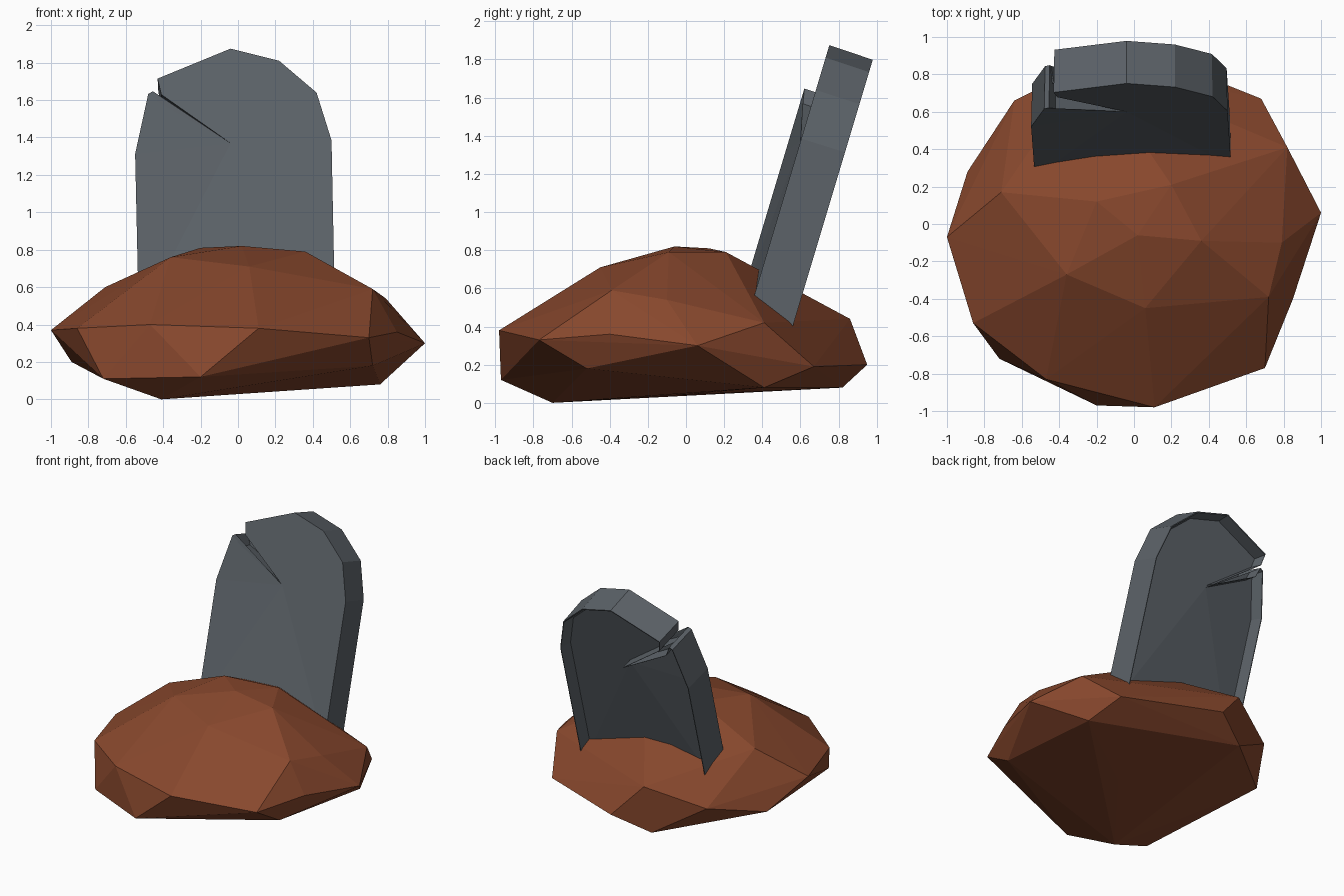
import bpy
import bmesh
from mathutils import Vector

default_cube = bpy.data.objects.get("Cube")
if default_cube:
    bpy.data.objects.remove(default_cube, do_unlink=True)


def make_material(name, colour):
    material = bpy.data.materials.new(name)
    material.use_nodes = True
    material.diffuse_color = (*colour, 1)
    shader = material.node_tree.nodes["Principled BSDF"]
    shader.inputs["Base Color"].default_value = (*colour, 1)
    shader.inputs["Roughness"].default_value = 0.9
    return material


def finish_object(name, bm, material):
    bmesh.ops.recalc_face_normals(bm, faces=bm.faces[:])
    mesh = bpy.data.meshes.new(name)
    bm.to_mesh(mesh)
    bm.free()
    mesh.materials.append(material)
    built = bpy.data.objects.new(name, mesh)
    bpy.context.collection.objects.link(built)
    return built


earth = make_material("reddish brown earth", (0.245, 0.064, 0.026))
slate = make_material("slate grey stone", (0.106, 0.122, 0.138))

# Earth mound: a faceted convex lump spanned by its corner points
crown = [(-.71, .17, .6), (-.36, -.27, .76), (-.2, .12, .81), (.02, -.06, .82),
         (.36, -.09, .79), (.06, -.45, .71), (.2, .21, .79), (.72, -.39, .59)]
rim = [(-1, -.07, .37), (-.86, -.53, .38), (-.47, -.83, .4), (.11, -.98, .38),
       (.7, -.77, .33), (.85, -.4, .36), (1, .06, .3), (.82, .41, .42),
       (.79, -.1, .54), (.68, .67, .19), (-.02, .95, .2), (-.24, .86, .44),
       (-.64, .66, .3)]
base = [(-.89, .28, .2), (-.72, -.72, .11), (-.2, -.97, .12), (-.41, -.7, 0),
        (.72, -.52, .18), (.76, -.16, .165), (.76, .41, .08), (.1, -.05, .04),
        (-.28, .82, .08)]

bm = bmesh.new()
for corner in crown + rim + base:
    bm.verts.new(corner)
bmesh.ops.convex_hull(bm, input=bm.verts[:])
loose = [v for v in bm.verts if not v.link_faces]
bmesh.ops.delete(bm, geom=loose, context="VERTS")
finish_object("earth_mound", bm, earth)

# Headstone outline: x, height, and how far the broken side leans forward
outline = [(.52, .4, 0), (.5, 1.385, 0), (.42, 1.64, 0), (.22, 1.81, 0),
           (-.04, 1.875, 0), (-.43, 1.715, 0), (-.41, 1.63, 0),
           (-.04, 1.37, 0), (-.42, 1.555, .05), (-.455, 1.63, .06),
           (-.48, 1.615, .06), (-.55, 1.295, .06), (-.53, .4, .06)]
up_slope = 0.3
back_direction = Vector((0, 1, -up_slope)).normalized()
thickness = 0.24
recess_depth = 0.09


def headstone_ring(bm, depth, shrink):
    """Place the outline on the leaning plane at a given depth."""
    ring = []
    for x, height, forward in outline:
        x = x * shrink
        height = 1.1 + (height - 1.1) * shrink
        point = Vector((x, 0.36 + (height - 0.57) * up_slope, height))
        ring.append(bm.verts.new(point + back_direction * (depth - forward)))
    return ring


def bridge(bm, first, second):
    for i in range(len(first)):
        j = (i + 1) % len(first)
        bm.faces.new((first[i], first[j], second[j], second[i]))


def fan_panel(bm, ring):
    """Fill the outline with triangles meeting at the inner end of the crack."""
    tip = 7
    count = len(ring)
    for step in range(1, count - 1):
        a = ring[(tip + step) % count]
        b = ring[(tip + step + 1) % count]
        bm.faces.new((ring[tip], a, b))


# Headstone: front face, outer walls, thin back edge and recessed back face
bm = bmesh.new()
front = headstone_ring(bm, 0, 1)
back = headstone_ring(bm, thickness, 0.99)
lip = headstone_ring(bm, thickness, 0.98)
recess = headstone_ring(bm, thickness - recess_depth, 0.94)
bridge(bm, front, back)
bridge(bm, back, lip)
bridge(bm, lip, recess)
fan_panel(bm, front)
fan_panel(bm, recess)
finish_object("headstone", bm, slate)
